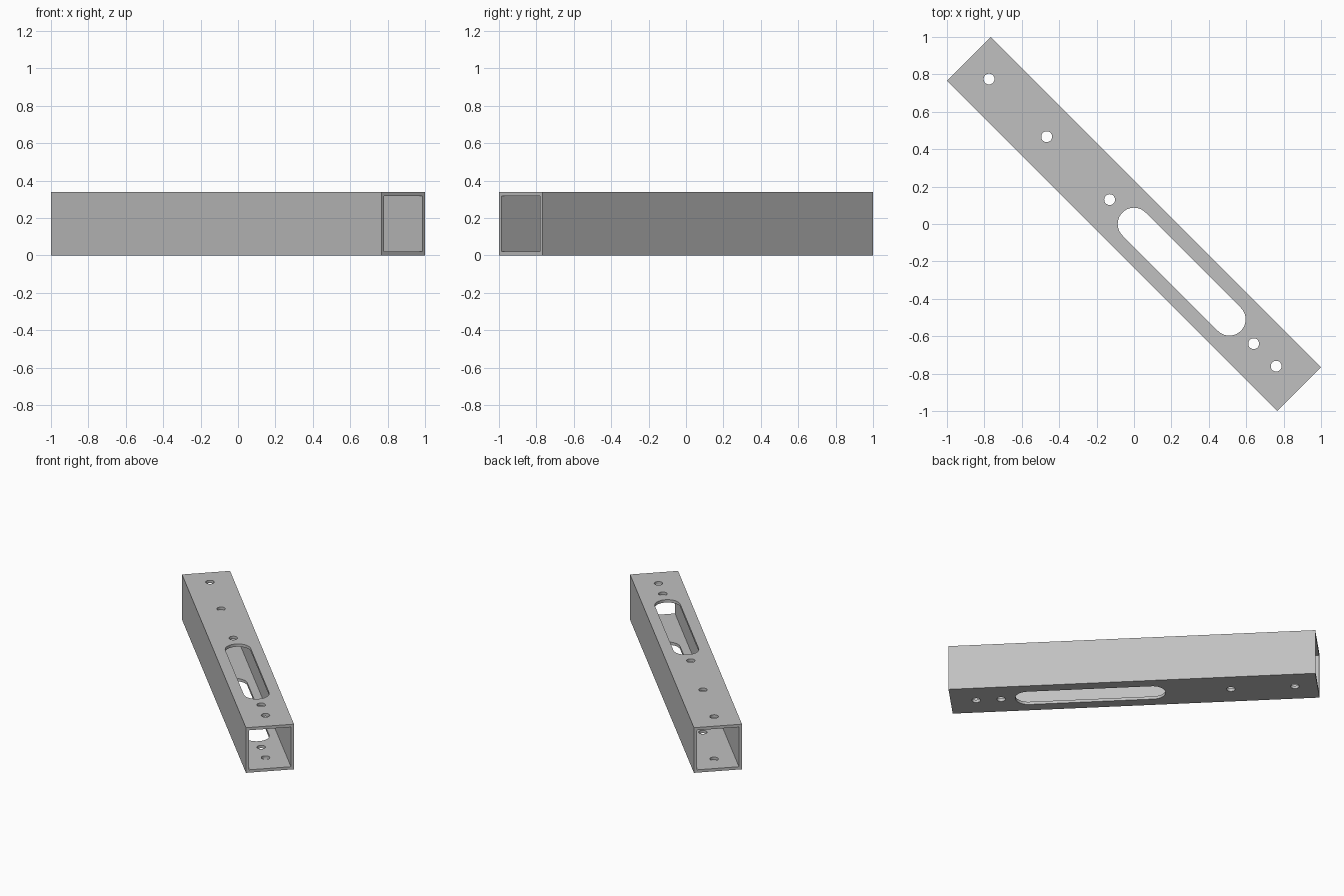
import bpy, bmesh, math
from mathutils import Matrix

LENGTH, WIDTH, HEIGHT, WALL = 2.498, 0.331, 0.338, 0.021
HOLE_R, SLOT_R = 0.029, 0.087

default = bpy.data.objects.get("Cube")
if default:
    bpy.data.objects.remove(default, do_unlink=True)


def make_object(name, bm):
    bmesh.ops.recalc_face_normals(bm, faces=bm.faces)
    mesh = bpy.data.meshes.new(name)
    bm.to_mesh(mesh)
    bm.free()
    obj = bpy.data.objects.new(name, mesh)
    bpy.context.collection.objects.link(obj)
    return obj


def extrude(bm, faces, vector):
    result = bmesh.ops.extrude_face_region(bm, geom=faces)
    verts = [g for g in result["geom"] if isinstance(g, bmesh.types.BMVert)]
    bmesh.ops.translate(bm, verts=verts, vec=vector)


def add_slot(bm, start, end, radius, low, high, steps=20):
    """Round-ended prism; a plain cylinder when start equals end."""
    points = []
    for centre, turn in ((end, -math.pi / 2), (start, math.pi / 2)):
        for i in range(steps + (start != end)):
            a = turn + math.pi * i / steps
            points.append((centre + radius * math.cos(a), radius * math.sin(a), low))
    face = bm.faces.new([bm.verts.new(p) for p in points])
    extrude(bm, [face], (0, 0, high - low))


# Hollow rectangular tube, open at both ends
bm = bmesh.new()
rings = []
for inset in (0, WALL):
    y, z = WIDTH / 2 - inset, HEIGHT / 2 - inset
    rings.append([bm.verts.new((-LENGTH / 2, sy * y, HEIGHT / 2 + sz * z))
                  for sy, sz in ((-1, -1), (1, -1), (1, 1), (-1, 1))])
outer, inner = rings
rim = [bm.faces.new((outer[i], outer[(i + 1) % 4], inner[(i + 1) % 4], inner[i]))
       for i in range(4)]
extrude(bm, rim, (LENGTH, 0, 0))
tube = make_object("slotted_square_tube", bm)

# Bolt holes and slots; the lower slot is longer than the upper one
bm = bmesh.new()
for t in (-1.096, -0.66, 0.905, 1.075):
    add_slot(bm, t, t, HOLE_R, -0.1, HEIGHT + 0.1)
add_slot(bm, -0.184, -0.184, HOLE_R, HEIGHT * 0.6, HEIGHT + 0.1)
add_slot(bm, 0, 0.721, SLOT_R, HEIGHT * 0.6, HEIGHT + 0.1)
add_slot(bm, -0.128, 0.721, SLOT_R, -0.1, HEIGHT * 0.4)
cutter = make_object("hole_cutter", bm)
cutter.hide_render = True

cut = tube.modifiers.new("holes", "BOOLEAN")
cut.operation = "DIFFERENCE"
cut.solver = "EXACT"
cut.object = cutter
bpy.context.view_layer.objects.active = tube
tube.select_set(True)
bpy.ops.object.modifier_apply(modifier=cut.name)
bpy.data.objects.remove(cutter, do_unlink=True)

# Lay the tube along the diagonal
tube.data.transform(Matrix.Rotation(-math.pi / 4, 4, "Z"))

# Plain grey metal
grey = bpy.data.materials.new("grey_metal")
grey.use_nodes = True
colour = (0.53, 0.53, 0.53, 1)
grey.diffuse_color = colour
grey.node_tree.nodes["Principled BSDF"].inputs["Base Color"].default_value = colour
tube.data.materials.clear()
tube.data.materials.append(grey)
bpy.ops.object.shade_smooth_by_angle(angle=math.radians(30))
